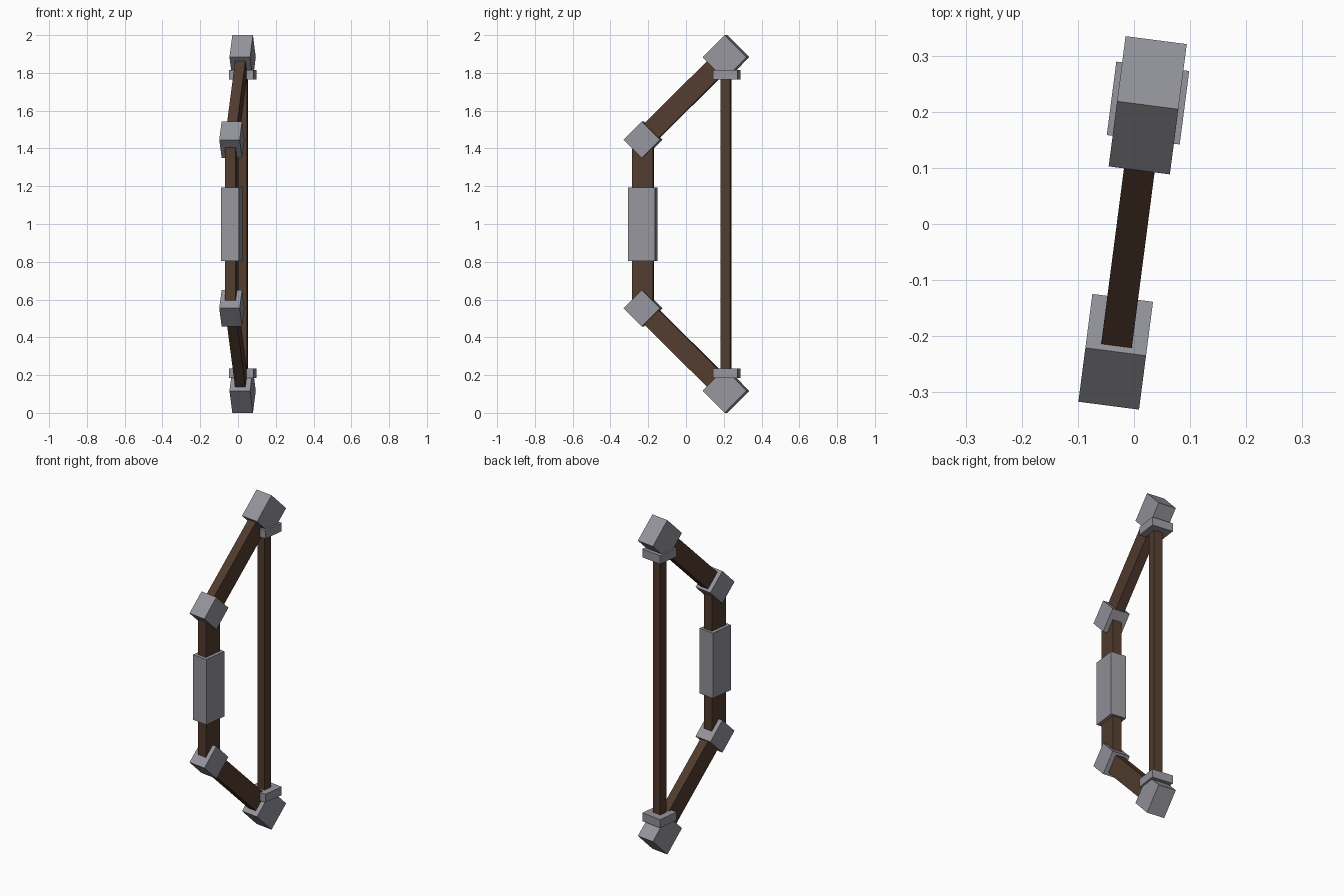
import bpy
import math
from mathutils import Matrix

cube = bpy.data.objects.get("Cube")
if cube:
    bpy.data.objects.remove(cube, do_unlink=True)


def material(name, colour):
    m = bpy.data.materials.new(name)
    m.use_nodes = True
    m.diffuse_color = colour
    m.node_tree.nodes["Principled BSDF"].inputs["Base Color"].default_value = colour
    return m


METAL = material("grey metal", (0.30, 0.30, 0.335, 1))
WOOD = material("dark brown wood", (0.085, 0.045, 0.027, 1))

# The whole bow is turned slightly about the vertical axis
TURN = Matrix.Rotation(math.radians(-7.4), 4, "Z")
X = -0.003


def box(name, y, z, size, mat, tilt=0.0):
    """Box in the bow's plane, tilted about the bow's sideways axis."""
    bpy.ops.mesh.primitive_cube_add(size=1)
    ob = bpy.context.object
    ob.name = name
    ob.data.transform(Matrix.Diagonal((*size, 1)))
    ob.matrix_world = TURN @ Matrix.Translation((X, y, z)) @ Matrix.Rotation(tilt, 4, "X")
    ob.data.materials.append(mat)
    return ob


JOINT_Y, TIP_Y = -0.23, 0.213
JOINT_Z, TIP_Z = 0.446, 0.883     # heights measured from the grip's middle
MID = 1.0
D45 = math.radians(45)

# Grip, riser and string
box("grip", JOINT_Y - 0.002, MID - 0.002, (0.096, 0.145, 0.39), METAL)
box("riser", JOINT_Y, MID, (0.056, 0.112, 2 * JOINT_Z), WOOD)
box("string", TIP_Y, MID, (0.052, 0.052, 1.62), WOOD)

# Mirrored upper and lower halves
for side, s in (("upper", 1), ("lower", -1)):
    dy, dz = TIP_Y - JOINT_Y, TIP_Z - JOINT_Z
    box(side + "_limb", (JOINT_Y + TIP_Y) / 2, MID + s * (JOINT_Z + TIP_Z) / 2,
        (0.055, 0.108, math.hypot(dy, dz)), WOOD, -s * math.atan2(dy, dz))
    box(side + "_joint", JOINT_Y, MID + s * JOINT_Z, (0.109, 0.137, 0.137), METAL, D45)
    box(side + "_tip", TIP_Y, MID + s * TIP_Z, (0.11, 0.1655, 0.1655), METAL, D45)
    box(side + "_string_clamp", TIP_Y + 0.004, MID + s * 0.789, (0.131, 0.132, 0.05), METAL)
